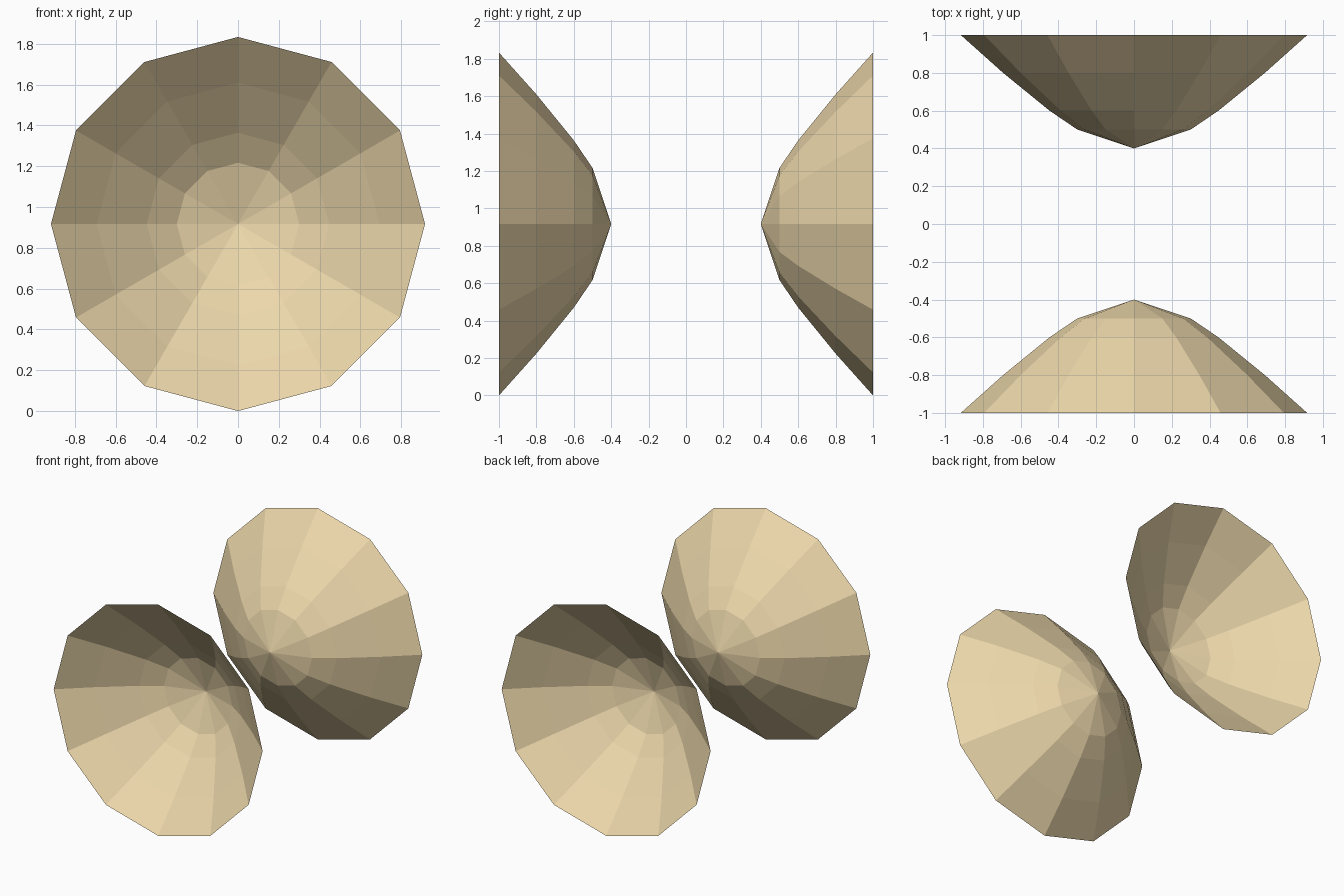
import bpy
import bmesh
from math import sqrt, sin, cos, pi

if "Cube" in bpy.data.objects:
    bpy.data.objects.remove(bpy.data.objects["Cube"])

SIDES = 12
APEX = 0.4                      # distance of each tip from the centre
RINGS = (0.5, 0.6, 0.8, 1.0)    # ring positions along y
CENTRE_Z = sqrt(1.0 - APEX ** 2)

sand = bpy.data.materials.new("sand")
sand.diffuse_color = (0.85, 0.69, 0.41, 1)
sand.use_nodes = True
sand.node_tree.nodes["Principled BSDF"].inputs["Base Color"].default_value = sand.diffuse_color


def hyperboloid_sheet(name, side):
    """Open faceted bowl, tip towards the centre, rim at y = side."""
    bm = bmesh.new()
    tip = bm.verts.new((0, side * APEX, CENTRE_Z))
    previous = None
    for y in RINGS:
        r = sqrt(y * y - APEX ** 2)
        ring = [bm.verts.new((r * cos(2 * pi * i / SIDES), side * y,
                              CENTRE_Z + r * sin(2 * pi * i / SIDES)))
                for i in range(SIDES)]
        for i in range(SIDES):
            j = (i + 1) % SIDES
            if previous is None:
                face = (tip, ring[i], ring[j])
            else:
                face = (previous[i], ring[i], ring[j], previous[j])
            bm.faces.new(face if side > 0 else face[::-1])
        previous = ring
    mesh = bpy.data.meshes.new(name)
    bm.to_mesh(mesh)
    bm.free()
    mesh.materials.append(sand)
    bpy.context.collection.objects.link(bpy.data.objects.new(name, mesh))


# Two facing sheets of the hyperboloid
hyperboloid_sheet("front_sheet", -1)
hyperboloid_sheet("back_sheet", 1)
